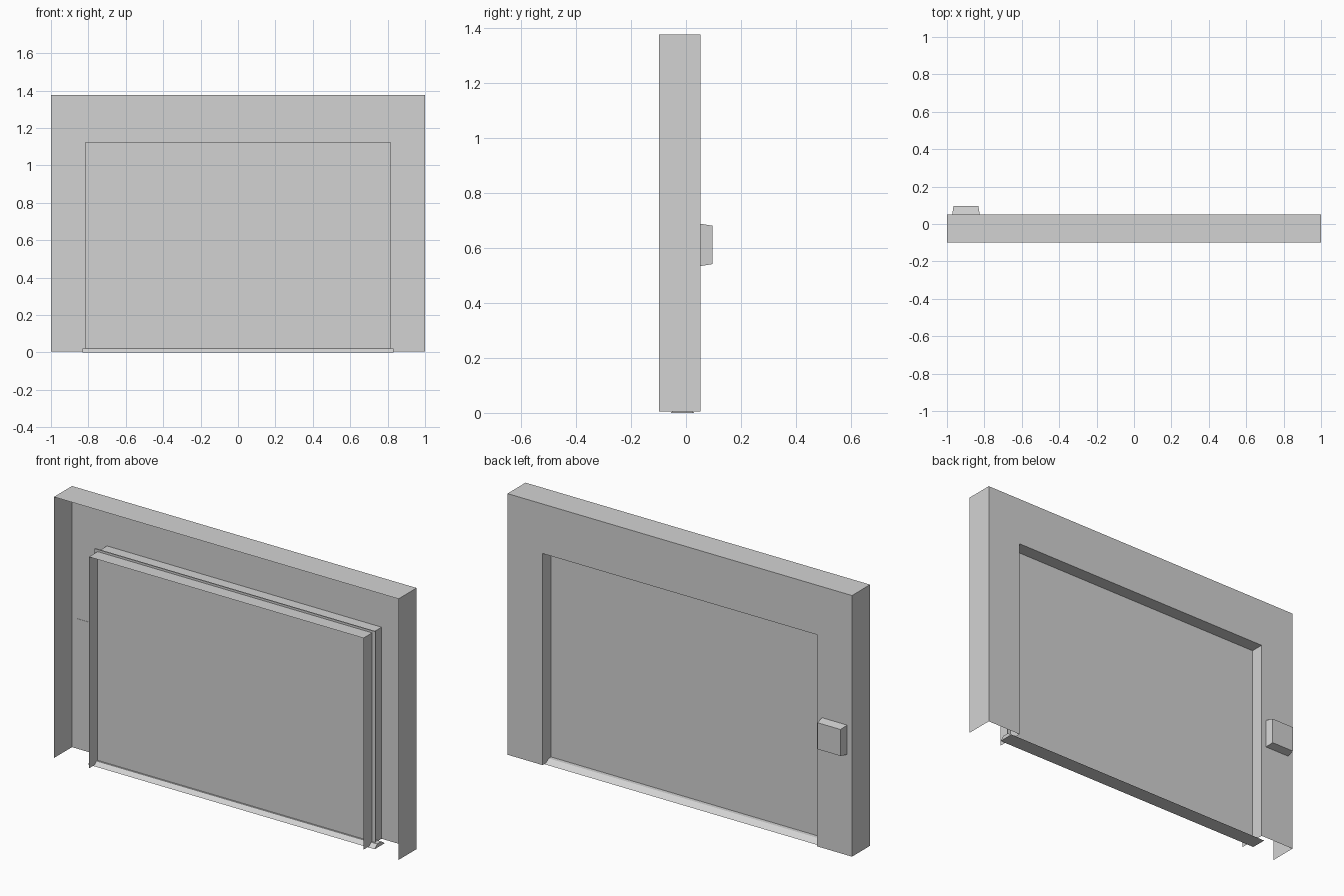
import bpy
import bmesh
from mathutils import Vector

cube = bpy.data.objects.get("Cube")
if cube:
    bpy.data.objects.remove(cube, do_unlink=True)

# Single flat grey
grey = bpy.data.materials.new("plain_grey")
grey.use_nodes = True
GREY = (0.65, 0.65, 0.65, 1.0)
grey.diffuse_color = GREY
grey.node_tree.nodes["Principled BSDF"].inputs["Base Color"].default_value = GREY

FRONT, BACK = -0.098, 0.052
MIDDLE = (FRONT + BACK) / 2
BASE = 0.005                       # the frame sits just above the sill's foot
HALF, TOP = 1.0, 1.375             # outer frame
OPEN_HALF, OPEN_TOP = 0.797, 1.115  # opening


def finish(name, bm):
    mesh = bpy.data.meshes.new(name)
    bm.to_mesh(mesh)
    bm.free()
    mesh.materials.append(grey)
    obj = bpy.data.objects.new(name, mesh)
    bpy.context.collection.objects.link(obj)
    return obj


def arch_points(half, top):
    """Left foot, left corner, right corner, right foot of an arch."""
    return [(-half, BASE), (-half, top), (half, top), (half, BASE)]


def arch_shell(name, half, top, y0, y1, inward=False):
    """Open sheet over two sides and a top."""
    bm = bmesh.new()
    pts = arch_points(half, top)
    near = [bm.verts.new((x, y0, z)) for x, z in pts]
    far = [bm.verts.new((x, y1, z)) for x, z in pts]
    for i in range(len(pts) - 1):
        face = [near[i], near[i + 1], far[i + 1], far[i]]
        bm.faces.new(face[::-1] if inward else face)
    return finish(name, bm)


def loft(name, start, end):
    """Closed solid between two matching outlines."""
    bm = bmesh.new()
    a = [bm.verts.new(p) for p in start]
    b = [bm.verts.new(p) for p in end]
    bm.faces.new(a)
    bm.faces.new(b[::-1])
    for i in range(len(a)):
        j = (i + 1) % len(a)
        bm.faces.new((a[i], a[j], b[j], b[i]))
    bmesh.ops.recalc_face_normals(bm, faces=bm.faces)
    return finish(name, bm)


def rectangle(x0, x1, z0, z1, y):
    return [Vector(p) for p in ((x0, y, z0), (x1, y, z0), (x1, y, z1), (x0, y, z1))]


# Outer sides and top, open at the front and underneath
arch_shell("outer_frame", HALF, TOP, FRONT, BACK)

# Rear wall with the door opening
bm = bmesh.new()
outline = arch_points(HALF, TOP) + arch_points(OPEN_HALF, OPEN_TOP)[::-1]
wall = bm.faces.new([bm.verts.new((x, BACK, z)) for x, z in outline])
wall.normal_update()
if wall.normal.y < 0:
    wall.normal_flip()
finish("rear_wall", bm)

# Reveals before and behind the door
arch_shell("front_reveal", OPEN_HALF, OPEN_TOP, FRONT, MIDDLE, inward=True)
arch_shell("rear_reveal", OPEN_HALF, OPEN_TOP, MIDDLE, BACK, inward=True)

# Door panel, slightly larger than the opening
loft("door_panel",
     rectangle(-0.815, 0.815, BASE, 1.126, MIDDLE - 0.003),
     rectangle(-0.815, 0.815, BASE, 1.126, MIDDLE + 0.003))

# Low sloped sill under the door
sill = [(-0.055, 0), (0.03, 0), (0.0, 0.02), (-0.035, 0.02)]
loft("door_sill",
     [(-0.832, y, z) for y, z in sill],
     [(0.832, y, z) for y, z in sill])

# Tapered control box on the rear wall
loft("control_box",
     rectangle(-0.972, -0.825, 0.533, 0.688, BACK - 0.002),
     rectangle(-0.965, -0.832, 0.541, 0.68, 0.097))
